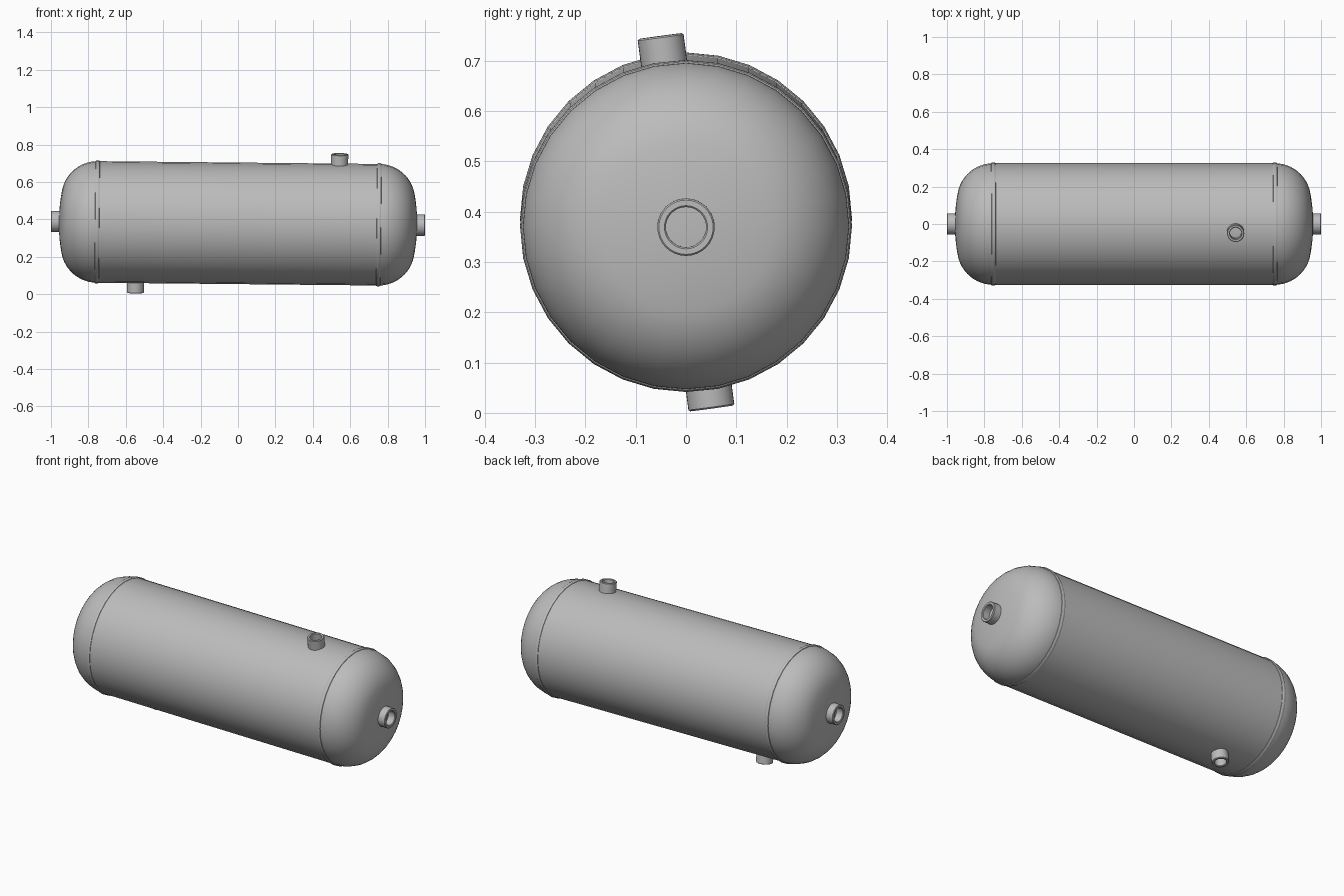
import bpy
import bmesh
from math import sin, cos, asin, sqrt, pi, radians
from mathutils import Matrix, Vector

cube = bpy.data.objects.get("Cube")
if cube:
    bpy.data.objects.remove(cube, do_unlink=True)

SIDES = 32
RADIUS = 0.325       # shell radius
SEAM = 0.753         # distance of each weld seam from the middle
TIP = 0.958          # distance of each dome tip from the middle

steel = bpy.data.materials.new("grey steel")
steel.use_nodes = True
GREY = (0.5, 0.5, 0.5, 1)
steel.diffuse_color = GREY
steel.node_tree.nodes["Principled BSDF"].inputs["Base Color"].default_value = GREY

# The whole vessel leans slightly along its length
tank = Matrix.Translation((0, 0, 0.379)) @ Matrix.Rotation(radians(0.57), 4, "Y")


def lathe(name, profile, placement):
    """Spin (distance along axis, radius) points around local x."""
    bm = bmesh.new()
    verts = [bm.verts.new((x, 0, r)) for x, r in profile]
    edges = [bm.edges.new(pair) for pair in zip(verts, verts[1:])]
    bmesh.ops.spin(bm, geom=verts + edges, cent=(0, 0, 0), axis=(1, 0, 0),
                   angle=2 * pi, steps=SIDES, use_duplicate=False)
    bmesh.ops.remove_doubles(bm, verts=bm.verts, dist=0.0001)
    bmesh.ops.recalc_face_normals(bm, faces=bm.faces)
    # Open profiles: make the outer wall face away from the axis
    outer = max(bm.faces, key=lambda f: f.calc_center_median().yz.length)
    centre = outer.calc_center_median()
    if outer.normal.dot(Vector((0, centre.y, centre.z))) < 0:
        bmesh.ops.reverse_faces(bm, faces=bm.faces)
    mesh = bpy.data.meshes.new(name)
    bm.to_mesh(mesh)
    bm.free()
    mesh.materials.append(steel)
    mesh.transform(tank @ placement)
    obj = bpy.data.objects.new(name, mesh)
    bpy.context.collection.objects.link(obj)
    bpy.ops.object.select_all(action="DESELECT")
    obj.select_set(True)
    bpy.context.view_layer.objects.active = obj
    bpy.ops.object.shade_smooth_by_angle(angle=radians(35))
    return obj


def dome_profile(crown, depth):
    """Dished end: a shallow crown arc joined to a tight knuckle arc."""
    knuckle = (crown**2 - RADIUS**2 - (crown - depth)**2) / (2 * (crown - RADIUS))
    meet = asin((RADIUS - knuckle) / (crown - knuckle))
    base = TIP - depth
    points = [(TIP - crown + crown * cos(meet * i / 5),
               crown * sin(meet * i / 5)) for i in range(5)]
    for i in range(13):
        a = meet + (pi / 2 - meet) * i / 12
        points.append((base + knuckle * cos(a), RADIUS - knuckle + knuckle * sin(a)))
    return points


def nozzle(name, start, end, outer, inner, placement):
    """Short open pipe with a slightly eased rim."""
    ease = 0.003
    lathe(name, [(start, outer), (end - ease, outer), (end, outer - ease),
                 (end, inner + ease), (end - ease, inner), (start, inner)], placement)


# Cylindrical shell
lathe("shell", [(-SEAM, RADIUS), (SEAM, RADIUS)], Matrix())

# Domed ends, weld beads and end nozzles
for side, turn in (("left", 0), ("right", pi)):
    place = Matrix.Rotation(turn, 4, "Z")
    lathe(side + "_dome", dome_profile(0.9, TIP - SEAM), place)
    bead = [(SEAM - 0.012 * cos(pi * i / 6), RADIUS - 0.001 + 0.006 * sin(pi * i / 6))
            for i in range(7)]
    lathe(side + "_weld_bead", bead, place)
    nozzle(side + "_end_nozzle", 0.945, 1.0, 0.057, 0.04, place)

# Top and bottom ports, turned a little around the shell
roll = Matrix.Rotation(radians(7.7), 4, "X")
for name, x, angle in (("top_port", 0.54, -pi / 2), ("bottom_port", -0.545, pi / 2)):
    place = roll @ Matrix.Translation((x, 0, 0)) @ Matrix.Rotation(angle, 4, "Y")
    nozzle(name, 0.315, 0.379, 0.046, 0.031, place)
